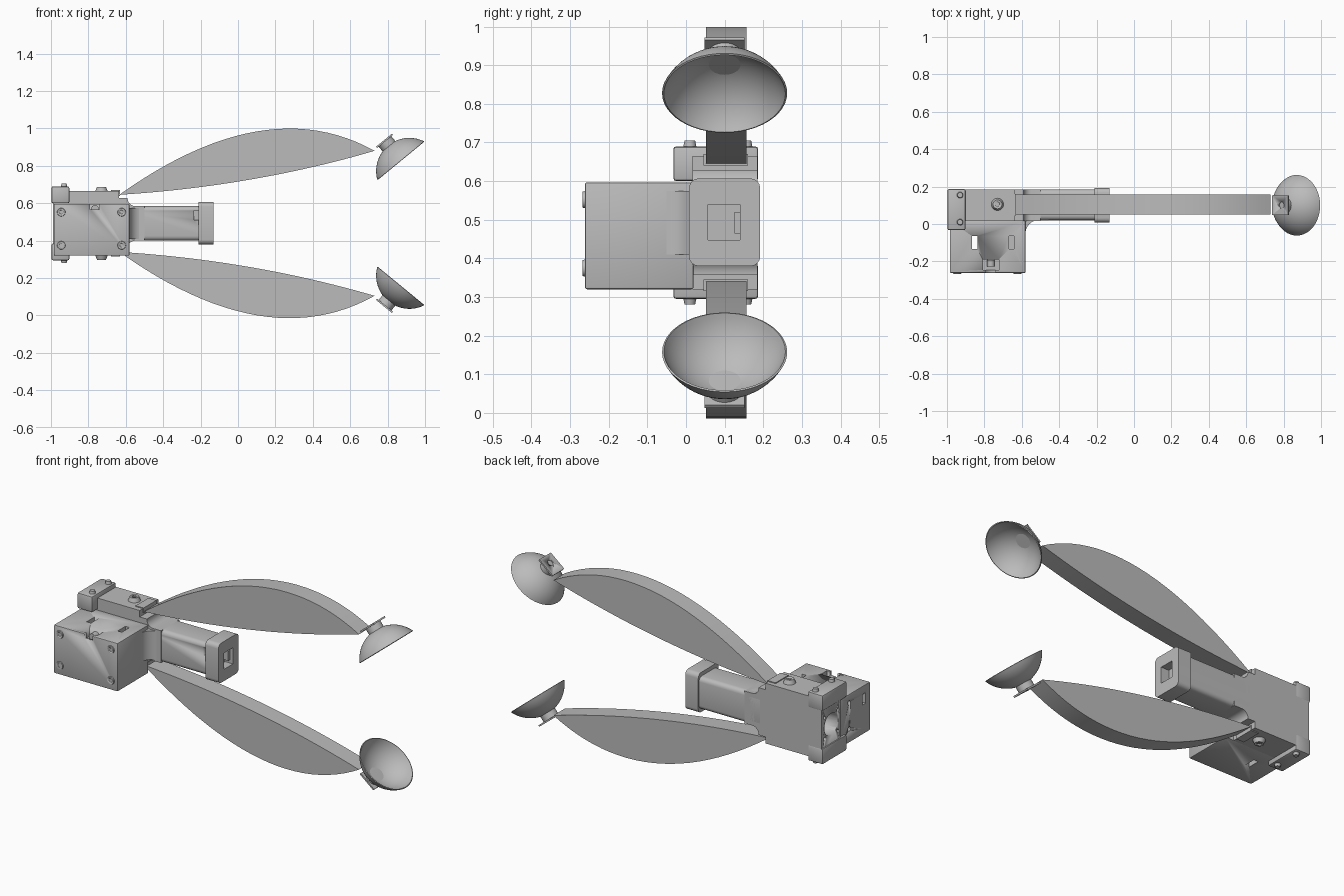
import bpy, bmesh, math
from mathutils import Matrix, Vector

if "Cube" in bpy.data.objects:
    bpy.data.objects.remove(bpy.data.objects["Cube"])

MID = 0.4925  # height of the symmetry plane
grey = bpy.data.materials.new("plain grey")
grey.use_nodes = True
grey.diffuse_color = (0.5, 0.5, 0.5, 1)
grey.node_tree.nodes["Principled BSDF"].inputs["Base Color"].default_value = (0.5, 0.5, 0.5, 1)


def finish(bm, name, smooth=True):
    bmesh.ops.recalc_face_normals(bm, faces=bm.faces)
    mesh = bpy.data.meshes.new(name)
    bm.to_mesh(mesh)
    bm.free()
    mesh.materials.append(grey)
    obj = bpy.data.objects.new(name, mesh)
    bpy.context.collection.objects.link(obj)
    if smooth:
        select(obj)
        bpy.ops.object.shade_smooth_by_angle(angle=math.radians(35))
    return obj


def select(obj):
    bpy.ops.object.select_all(action='DESELECT')
    obj.select_set(True)
    bpy.context.view_layer.objects.active = obj


def box(name, x, y, z, bevel=0.0, segments=3, axis=None):
    """Box from ranges; bevels all edges, or only those along one axis."""
    bm = bmesh.new()
    bmesh.ops.create_cube(bm, size=1)
    for v in bm.verts:
        v.co = [(a + b) / 2 + c * (b - a) for (a, b), c in zip((x, y, z), v.co)]
    if bevel:
        edges = [e for e in bm.edges if axis is None
                 or abs((e.verts[0].co - e.verts[1].co)[axis]) > 1e-5]
        bmesh.ops.bevel(bm, geom=edges, offset=bevel, segments=segments,
                        profile=0.5, affect='EDGES')
    return finish(bm, name)


def rod(name, centre, axis, radius, length, top=1.0, sides=32):
    """Cylinder or tapered disc along a direction."""
    bm = bmesh.new()
    turn = Vector(axis).to_track_quat('Z', 'Y').to_matrix().to_4x4()
    bmesh.ops.create_cone(bm, cap_ends=True, segments=sides, radius1=radius,
                          radius2=radius * top, depth=length,
                          matrix=Matrix.Translation(centre) @ turn)
    return finish(bm, name)


def prism(name, outline, depth, plane):
    """Extrude an outline drawn in the xz or the xy plane."""
    bm = bmesh.new()
    rings = [[bm.verts.new((a, d, b) if plane == 'xz' else (a, b, d)) for a, b in outline]
             for d in depth]
    bm.faces.new(rings[0])
    bm.faces.new(rings[1])
    n = len(outline)
    for i in range(n):
        j = (i + 1) % n
        bm.faces.new((rings[0][i], rings[0][j], rings[1][j], rings[1][i]))
    return finish(bm, name)


def cut(obj, *cutters):
    for c in cutters:
        c.hide_render = True
        mod = obj.modifiers.new("cut", 'BOOLEAN')
        mod.operation = 'DIFFERENCE'
        mod.solver = 'EXACT'
        mod.object = c
        select(obj)
        bpy.ops.object.modifier_apply(modifier=mod.name)
        bpy.data.objects.remove(c)


def mirrored(obj, name):
    copy = obj.copy()
    copy.data = obj.data.copy()
    copy.name = name
    copy.data.transform(Matrix.Translation((0, 0, 2 * MID)) @ Matrix.Scale(-1, 4, (0, 0, 1)))
    copy.data.flip_normals()
    bpy.context.collection.objects.link(copy)


def pair(obj):
    mirrored(obj, obj.name.replace("upper", "lower"))


def arc(cx, cy, r, start, end, steps=8):
    return [(cx + r * math.cos(math.radians(start + (end - start) * i / steps)),
             cy + r * math.sin(math.radians(start + (end - start) * i / steps)))
            for i in range(steps + 1)]


# Electronics box with top slots, front socket and side openings
case = box("electronics_box", (-.985, -.58), (-.262, .02), (.32, .597), .006, 2)
cut(case,
    box("slot", (-.865, -.838), (-.135, -.065), (.2, .7)),
    box("slot", (-.668, -.642), (-.135, -.065), (.56, .7)),
    box("socket", (-.808, -.722), (-.245, -.19), (.55, .7)),
    box("socket_front", (-.79, -.74), (-.3, -.2), (.567, .7)),
    box("side_slot", (-1.1, -.96), (-.22, -.19), (.49, .55)),
    *[rod("side_hole", (-.985, -.07, z), (1, 0, 0), .012, .04) for z in (.4, .55)])
rod("socket_pin", (-.765, -.21, .57), (0, 1, 0), .02, .035)

# Front screws
for i, (x, z) in enumerate([(-.945, .552), (-.622, .552), (-.945, .375), (-.622, .375)]):
    screw = rod(f"front_screw_{i + 1}", (x, -.263, z), (0, -1, 0), .023, .009, .9)
    cut(screw, rod("hex", (x, -.268, z), (0, 1, 0), .011, .008, sides=6))

# Motor housing, flaring from the grip at the back
half = ([(-.99, .665), (-.635, .665), (-.635, .628), (-.59, .628)]
        + arc(-.55, .625, .04, 180, 270, 6) + [(-.5, .585)])
outline = half + [(x, 2 * MID - z) for x, z in reversed(half)]
housing = prism("motor_housing", outline, (.017, .185), 'xz')
ring = [rod("bolt_hole", (-.99, .1 + .085 * math.cos(a), MID + .085 * math.sin(a)),
            (1, 0, 0), .009, .04, sides=16)
        for a in [math.radians(45 + 90 * k) for k in range(4)]]
cut(housing, rod("bore", (-.99, .1, MID), (1, 0, 0), .062, .2), *ring)

# Grip and its curved web to the box
grip = box("grip", (-.6, -.18), (.02, .185), (.4, .585), .025, 4, axis=0)
cut(grip, box("latch_notch", (-.235, -.19), (0, .05), (.51, .56)))
web = [(-.6, .1), (-.6, -.05), (-.58, -.05)] + arc(-.51, -.05, .07, 180, 90) + [(-.5, .1)]
prism("grip_web", web, (.41, .575), 'xy')

# End cap with a recessed port
cap = box("end_cap", (-.212, -.13), (.008, .192), (.38, .607), .025, 4, axis=0)
cut(cap, box("port", (-.19, 0), (.057, .14), (.447, .54)))
box("port_tongue", (-.185, -.15), (.125, .14), (.465, .52))

# End brackets and bolts
pair(box("upper_end_bracket", (-.997, -.902), (-.033, .187), (.6, .69), .008, 2))
for i, y in enumerate((.01, .155)):
    pair(rod(f"upper_bracket_bolt_{i + 1}", (-.93, y, .697), (0, 0, 1), .017, .016, .8))
pivot = rod("upper_pivot_bolt", (-.73, .105, .675), (0, 0, 1), .034, .026, .7)
cut(pivot, rod("hex", (-.73, .105, .69), (0, 0, 1), .014, .02, sides=6))
pair(pivot)
pair(box("upper_arm_clip", (-.68, -.63), (.045, .16), (.64, .67)))


# Lens-shaped arms
def bulge(p, c, q, steps=24):
    p, c, q = Vector(p), Vector(c), Vector(q)
    return [tuple(p.lerp(c, t).lerp(c.lerp(q, t), t)) for t in [i / steps for i in range(steps + 1)]]


root, tip = (-.635, .645), (.73, .88)
lens = bulge(root, (.15, 1.205), tip) + bulge(tip, (.08, .69), root)[1:-1]
pair(prism("upper_arm", lens, (.052, .157), 'xz'))

# Suction cups: thin spherical bowls on a plate and neck
RIM, DEPTH, WALL = .162, .105, .005
R = (RIM ** 2 + DEPTH ** 2) / (2 * DEPTH)
reach = math.degrees(math.asin(RIM / R))
outer = arc(0, DEPTH - R, R, 90, 90 - reach, 14)
inner = arc(0, DEPTH - R, R - WALL, 90 - reach, 90, 14)
bm = bmesh.new()
pts = [bm.verts.new((r, 0, h)) for r, h in outer + inner]
edges = [bm.edges.new(p) for p in zip(pts, pts[1:])]
bmesh.ops.spin(bm, geom=pts + edges, axis=(0, 0, 1), cent=(0, 0, 0),
               angle=math.tau, steps=48)
bmesh.ops.remove_doubles(bm, verts=bm.verts, dist=1e-5)
cup = finish(bm, "upper_cup")
neck = rod("upper_cup_neck", (0, 0, .115), (0, 0, 1), .044, .04)
plate = box("upper_cup_plate", (-.055, .055), (-.052, .052), (.132, .141))
cut(plate, rod("hole", (0.01, 0, .14), (0, 0, 1), .018, .012))
place = Matrix.Translation((.87, .1, .828)) @ Matrix.Rotation(-math.radians(39.4), 4, 'Y')
for part in (cup, neck, plate):
    part.data.transform(place)
    pair(part)
